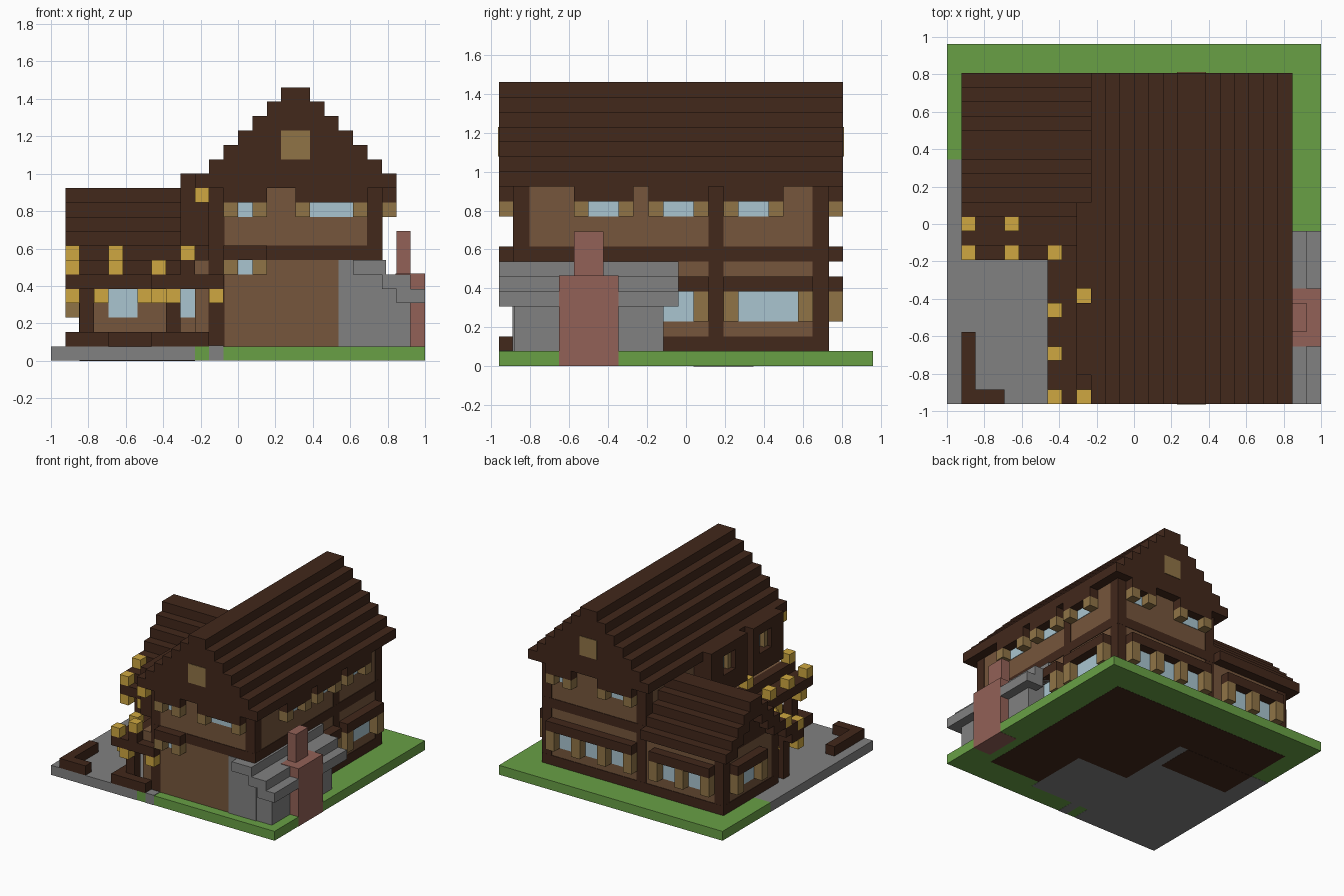
import bpy
import bmesh
from mathutils import Matrix, Vector

if "Cube" in bpy.data.objects:
    bpy.data.objects.remove(bpy.data.objects["Cube"])

CELL = 1 / 13          # every block sits on this grid
LIP = 0.05             # thin plates stand this far off the wall, in cells
parts = {}


def make_material(name, r, g, b):
    mat = bpy.data.materials.new(name)
    mat.use_nodes = True
    mat.diffuse_color = (r, g, b, 1)
    mat.node_tree.nodes["Principled BSDF"].inputs["Base Color"].default_value = (r, g, b, 1)
    return mat


dark = make_material("dark timber", .054, .021, .011)
wood = make_material("wall boards", .18, .093, .045)
tan = make_material("shutter wood", .28, .175, .062)
gold = make_material("yellow blossom", .62, .39, .052)
glass = make_material("window glass", .4, .56, .63)
stone = make_material("grey stone", .22, .22, .22)
brick = make_material("red brick", .29, .12, .095)
grass = make_material("grass", .14, .35, .06)


def box(part, mat, i, j, k):
    """Add a block to a part; i, j, k are (low, high) spans in grid cells."""
    bm = parts.setdefault(part, (bmesh.new(), mat))[0]
    lo, hi = (Vector(c) for c in zip(i, j, k))
    mid = ((lo + hi) / 2 - Vector((13, 12.5, 0))) * CELL
    size = (hi - lo) * CELL
    bmesh.ops.create_cube(bm, size=1, matrix=Matrix.Translation(mid) @ Matrix.Diagonal((*size, 1)))


# Wall planes: axis, position, outward direction
SIDES = {"front": ("j", 1, -1), "back": ("j", 22, 1), "right": ("i", 23, 1),
         "wing_left": ("i", 2, -1), "wing_front": ("j", 13, -1), "left": ("i", 11, -1)}


def panel(part, mat, side, a, b, k, out=LIP):
    axis, at, sign = SIDES[side]
    depth = sorted((at - sign / 2, at + sign * out))
    if axis == "j":
        box(part, mat, (a, b), depth, k)
    else:
        box(part, mat, depth, (a, b), k)


def window(side, a, b, low, top, shutters="ab"):
    """Pane from a to b with jutting shutters and a small awning."""
    panel("window_panes", glass, side, a, b, (low, top))
    if "a" in shutters:
        panel("shutters", tan, side, a - 1, a, (low, top), 1)
    if "b" in shutters:
        panel("shutters", tan, side, b, b + 1, (low, top), 1)
    panel("awnings", dark, side, a - 1, b + 1, (top, top + 1), 1)


def blossom(i, j, k):
    box("blossoms", gold, (i, i + 1), (j, j + 1), (k, k + 1))


# Ground
box("lawn", grass, (10, 26), (0, 17), (LIP / 3, 1))
box("lawn", grass, (0, 26), (17, 25), (LIP / 3, 1))
box("paving", stone, (0, 10), (0, 17), (0, 1))
box("paving", stone, (11, 12), (-LIP / 5, 2), (0, 1 + LIP))
box("paving", stone, (10, 17), (2, 9), (0, .5))
box("paving", stone, (10, 11), (9, 17), (0, .5))
box("foundation", dark, (11, 23), (9, 22), (0, .5))
box("foundation", dark, (17, 23), (3, 9), (0, .5))
box("foundation", dark, (2, 11), (17, 22), (0, .5))
box("foundation", dark, (2, 10), (13, 17), (-LIP / 3, .5))

# House bodies
box("main_walls", wood, (11, 23), (1, 22), (1, 12))
box("wing_walls", wood, (2, 11), (13, 22), (1, 7))
box("entry_wall", wood, (10, 11), (1, 13), (1, 7))

# Corner posts, sill and floor beams
for i in (11, 22):
    for j in (1, 21):
        box("posts", dark, (i - LIP, i + 1 + LIP), (j - LIP, j + 1 + LIP), (1, 12))
for j in (13, 21):
    box("posts", dark, (2 - LIP, 3), (j - LIP, j + 1 + LIP), (1, 7))
panel("posts", dark, "right", 14, 15, (1, 12))
panel("posts", dark, "wing_front", 8, 9, (1, 5), 1)
for side, a, b in (("right", 1, 22), ("front", 11, 23), ("back", 11, 23), ("left", 1, 14)):
    panel("floor_beams", dark, side, a, b, (7, 8), LIP * 1.2)
for side, a, b in (("right", 1, 22), ("back", 2, 23), ("wing_left", 13, 22), ("wing_front", 2, 11)):
    panel("sill_beams", dark, side, a, b, (1, 2), LIP * 1.2)

# Upper windows
window("front", 13, 14, 10, 11)
window("front", 18, 21, 10, 11)
window("back", 13, 15, 10, 11)
window("back", 20, 21, 10, 11)
for a in (6, 11, 16):
    window("right", a, a + 2, 10, 11)

# Ground floor windows
window("front", 13, 14, 6, 7)
window("right", 16, 20, 3, 5)
window("right", 11, 13, 3, 5, "b")
for a in (4, 7, 13, 16, 19):
    window("back", a, a + 2, 3, 5)
window("wing_left", 17, 20, 3, 5)
panel("window_panes", glass, "wing_front", 4, 6, (3, 5))
panel("window_panes", glass, "wing_front", 9, 10, (3, 5))

# Main stepped roof with flush gables
for step in range(7):
    half, k = 7 - step, (12 + step, 13 + step)
    box("main_roof", dark, (17 - half, 17 + half), (0, 23), k)
for side in ("front", "back"):
    panel("gable_panels", tan, side, 16, 18, (14, 16), 1 + LIP)

# Wing roof, ridge running sideways
for step in range(5):
    half, k = 5 - step, (7 + step, 8 + step)
    box("wing_gable", dark, (2, 11), (18 - half, 18 + half), k)
    for lo in (18 - half, max(18, 16 + half)):
        box("wing_roof", dark, (1, 10), (lo, min(lo + 2, 18 + half)), k)

# Porch roof wrapping the inner corner
box("porch_roof", dark, (1, 10), (11, 13), (6, 7))
box("porch_roof", dark, (1, 9), (10, 12), (5, 6))
box("porch_roof", dark, (7, 9), (0, 10), (5, 6))
box("porch_roof", dark, (9, 10), (0, 11), (6, 7))
box("porch_roof", dark, (9, 12), (0, 1), (5, 6))

# Dormers over the porch, each a frame around a pane
for start, end, a in ((2, 7, 4), (8, 14, 10)):
    for k in ((8, 10), (12, 13)):
        box("dormers", dark, (9, 11), (start, end), k)
    for j in ((start, a), (a + 2, end)):
        box("dormers", dark, (9, 11), j, (10, 12))
    box("dormer_panes", glass, (10, 11), (a, a + 2), (10, 12))
    box("dormer_shutters", tan, (9.5, 10), (a, a + .5), (10, 12))
panel("dormer_backing", dark, "left", 1, 14, (8, 12))

# Porch posts and low garden rails
for i, j in ((2, 11), (8, 1), (8, 10)):
    box("porch_posts", dark, (i, i + 1), (j, j + 1), (1, 5))
box("rails", dark, (1, 4), (0, 1), (1, 2))
box("rails", dark, (1, 2), (1, 5), (1, 2))
box("rails", dark, (7, 11), (0, 1), (1, 2))
box("rails", dark, (7, 8), (1, 3), (1, 2))
box("rails", dark, (4, 8), (10, 11), (1, 2))

# Blossoms on the porch roof steps and hanging below its edge
for i in (1, 4):
    blossom(i, 12, 7)
for i in (1, 4, 7):
    blossom(i, 10, 6)
for j in (0, 3, 6):
    blossom(7, j, 6)
for j in (0, 7):
    blossom(9, j, 7)
blossom(10, 0, 11)
for i in (1, 3, 6):
    blossom(i, 10, 4)
blossom(2, 11, 4)
for i in (8, 11):
    blossom(i, 0, 4)
for j in (1, 5, 8):
    blossom(7, j, 4)
blossom(10, 1, 4)

# Stone lean-to with stepped slabs and a brick chimney
box("stone_lean_to", stone, (20, 23.2), (1 - 2 * LIP, 11), (1, 7))
box("stone_lean_to", stone, (23, 25), (1, 11), (1, 5))
for i, k in (((21, 23.3), 6), ((23, 25), 5), ((24, 26), 4)):
    box("stone_slabs", stone, i, (0, 12), (k, k + 1))
box("chimney", brick, (24 - LIP, 26 + LIP / 5), (4, 8), (0, 6 + LIP))
box("chimney", brick, (24, 25), (5, 7), (6, 9))

# Turn every part into an object
for name, (bm, mat) in parts.items():
    mesh = bpy.data.meshes.new(name)
    bm.to_mesh(mesh)
    bm.free()
    mesh.materials.append(mat)
    bpy.context.scene.collection.objects.link(bpy.data.objects.new(name, mesh))
